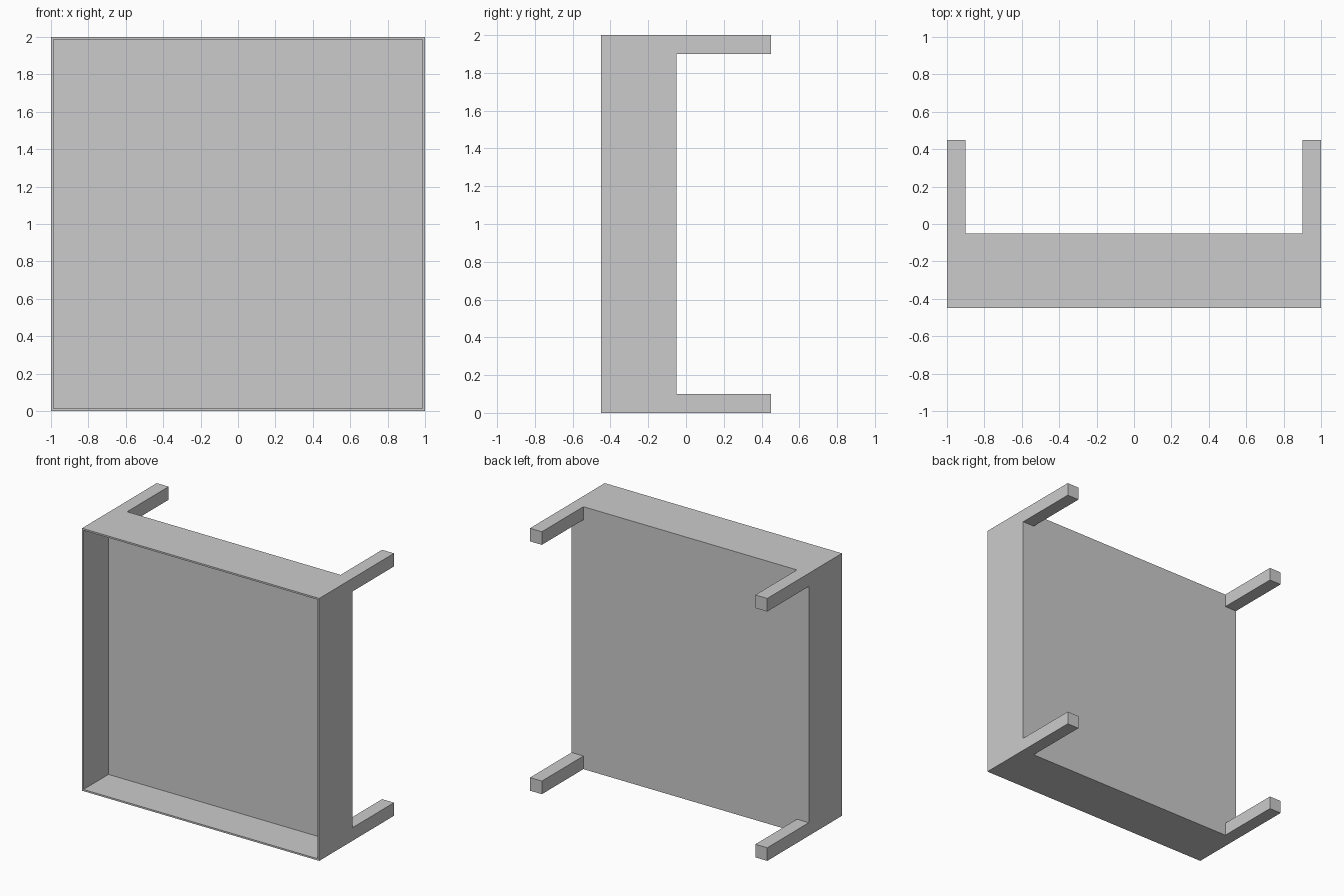
import bpy, bmesh
from mathutils import Vector

if "Cube" in bpy.data.objects:
    bpy.data.objects.remove(bpy.data.objects["Cube"])


def box(name, lo, hi):
    """Axis-aligned box between two corners; returns the object."""
    lo, hi = Vector(lo), Vector(hi)
    bm = bmesh.new()
    bmesh.ops.create_cube(bm, size=1)
    bmesh.ops.scale(bm, vec=hi - lo, verts=bm.verts)
    bmesh.ops.translate(bm, vec=(lo + hi) / 2, verts=bm.verts)
    mesh = bpy.data.meshes.new(name)
    bm.to_mesh(mesh)
    bm.free()
    obj = bpy.data.objects.new(name, mesh)
    bpy.context.collection.objects.link(obj)
    return obj


RIM, DEPTH, LEG = 0.018, 0.30, 0.10

# Open tray: inset the front face for the thin rim, then push it inward
tray = box("tray", (-1, -0.45, 0), (1, -0.05, 2))
bm = bmesh.new()
bm.from_mesh(tray.data)
front = min(bm.faces, key=lambda f: f.calc_center_median().y)
bmesh.ops.inset_region(bm, faces=[front], thickness=RIM)
pocket = bmesh.ops.extrude_discrete_faces(bm, faces=[front])["faces"][0]
bmesh.ops.translate(bm, vec=(0, DEPTH, 0), verts=pocket.verts)
bmesh.ops.recalc_face_normals(bm, faces=bm.faces)
bm.to_mesh(tray.data)
bm.free()

# Four square legs at the corners of the tray's back
for side, x in (("left", -1), ("right", 1 - LEG)):
    for level, z in (("lower", 0), ("upper", 2 - LEG)):
        box(f"{level}_{side}_leg", (x, -0.05, z), (x + LEG, 0.45, z + LEG))
